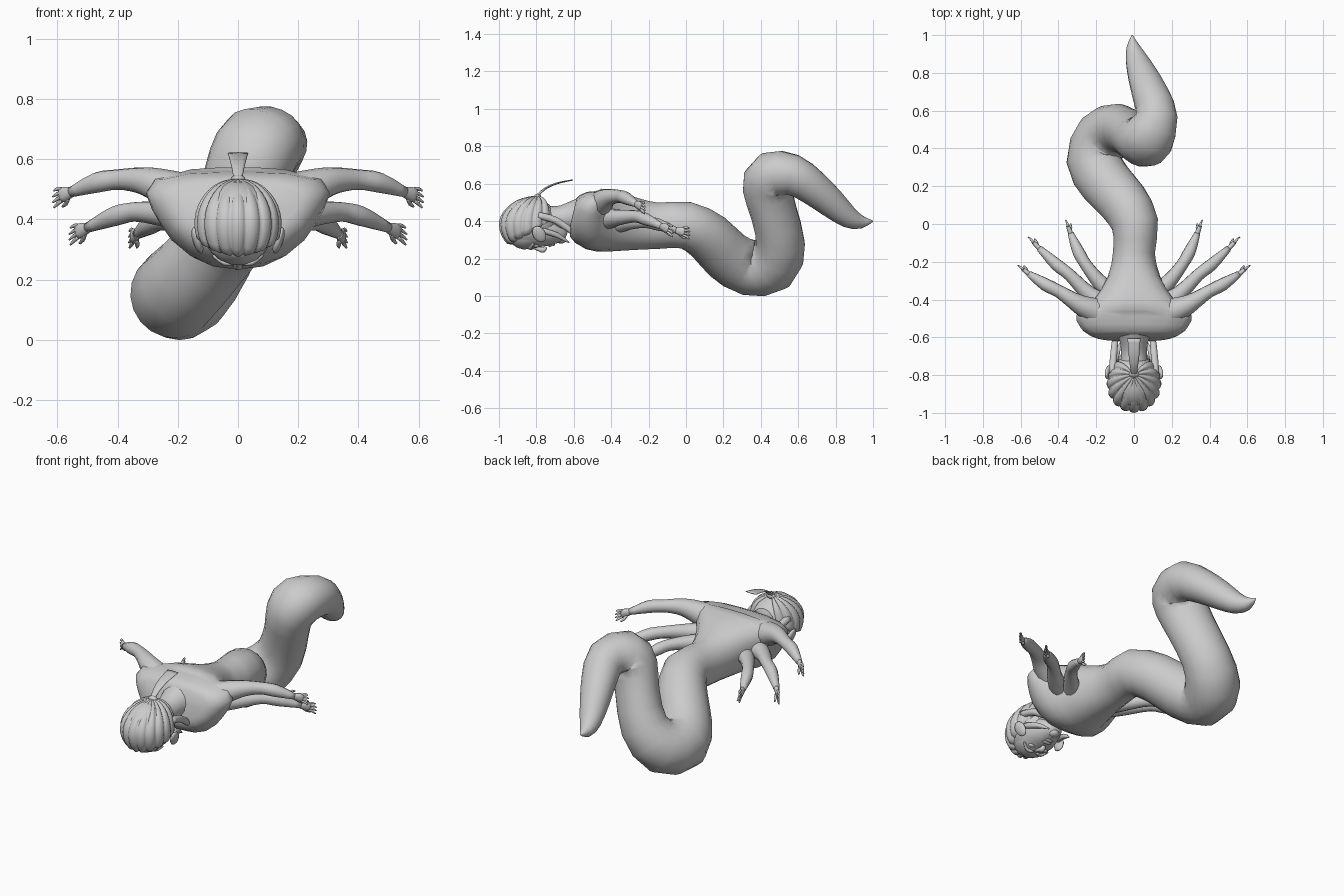
import bpy, bmesh, math
from mathutils import Vector


def finish(name, bm):
    bmesh.ops.recalc_face_normals(bm, faces=bm.faces[:])
    me = bpy.data.meshes.new(name)
    bm.to_mesh(me)
    bm.free()
    ob = bpy.data.objects.new(name, me)
    bpy.context.collection.objects.link(ob)
    for p in me.polygons:
        p.use_smooth = True
    return ob


def spline(keys, steps):
    # Catmull-Rom interpolation of every column
    out = []
    for i in range(len(keys) - 1):
        a, b = keys[max(i - 1, 0)], keys[i]
        c, d = keys[i + 1], keys[min(i + 2, len(keys) - 1)]
        for s in range(steps):
            t = s / steps
            out.append([0.5 * (2 * q + (r - p) * t + (2 * p - 5 * q + 4 * r - u) * t * t
                               + (3 * q - p - 3 * r + u) * t ** 3)
                        for p, q, r, u in zip(a, b, c, d)])
    return out + [list(keys[-1])]


def loft(name, keys, sides=12, steps=3, side=(1, 0, 0)):
    # keys: x, y, z, half width, half height, taper, squareness
    keys = [tuple(k) + (k[3], 0, 2)[len(k) - 4:] for k in keys]
    rows = spline(keys, steps)
    pts = [Vector(r[:3]) for r in rows]
    side = Vector(side)
    bm, rings = bmesh.new(), []
    for i, r in enumerate(rows):
        t = (pts[min(i + 1, len(pts) - 1)] - pts[max(i - 1, 0)]).normalized()
        side = (side - t * side.dot(t)).normalized()
        up = side.cross(t)
        ring = []
        for k in range(sides):
            a = 2 * math.pi * (k + 0.5) / sides
            c, s = math.cos(a), math.sin(a)
            f = (abs(c) ** r[6] + abs(s) ** r[6]) ** (-1 / r[6])
            u, v = c * f, s * f
            u *= 1 + r[5] * v
            ring.append(bm.verts.new(pts[i] + side * u * max(r[3], .002) + up * v * max(r[4], .002)))
        rings.append(ring)
    for a, b in zip(rings, rings[1:]):
        for k in range(sides):
            j = (k + 1) % sides
            bm.faces.new((a[k], a[j], b[j], b[k]))
    bm.faces.new(rings[0])
    bm.faces.new(rings[-1])
    return finish(name, bm)


def blob(name, loc, size, rot=(0, 0, 0), seg=16):
    bm = bmesh.new()
    bmesh.ops.create_uvsphere(bm, u_segments=seg, v_segments=seg // 2 + 2, radius=1)
    ob = finish(name, bm)
    ob.location, ob.scale, ob.rotation_euler = loc, size, rot
    return ob


# Torso flowing into the coiling tail
loft("torso_and_tail", [
    (0, -.603, .445, .20, .08, .2, 2.8),
    (0, -.575, .437, .255, .128, .3, 3),
    (0, -.50, .408, .272, .162, .33, 3.2),
    (0, -.42, .403, .205, .168, .28, 2.7),
    (0, -.28, .385, .138, .142, .08, 2.3),
    (0, -.15, .375, .112, .125, 0, 2),
    (.005, 0, .378, .125, .127, 0, 2),
    (-.06, .12, .315, .135, .135, 0, 2),
    (-.15, .22, .215, .142, .142, 0, 2),
    (-.212, .335, .152, .146, .15, 0, 2),
    (-.165, .46, .168, .148, .15, 0, 2),
    (-.08, .505, .28, .135, .13, 0, 2),
    (-.01, .468, .45, .135, .118, 0, 2),
    (.035, .435, .58, .142, .125, 0, 2.1),
    (.075, .46, .645, .142, .128, 0, 2.2),
    (.12, .57, .648, .11, .108, 0, 2.1),
    (.09, .68, .578, .10, .093, 0, 2),
    (.05, .78, .495, .083, .078, 0, 2),
    (.015, .87, .42, .06, .058, 0, 2),
    (-.005, .94, .395, .035, .035, 0, 2),
    (-.01, 1.0, .40, .003, .003, 0, 2)], sides=20, steps=2)

# Three pairs of arms with hands: shoulder to wrist, then fingertip
arms = {
    "upper": [(.18, -.47, .48, .075), (.27, -.435, .515, .056), (.33, -.40, .53, .043),
              (.40, -.355, .532, .034),
              (.47, -.32, .522, .034), (.555, -.265, .49, .017), (.615, -.22, .472)],
    "middle": [(.13, -.44, .41, .065), (.24, -.37, .418, .044), (.34, -.27, .425, .033),
               (.41, -.215, .41, .033), (.50, -.13, .372, .017), (.56, -.07, .348)],
    "lower": [(.08, -.40, .38, .06), (.18, -.31, .393, .042), (.255, -.215, .395, .032),
              (.295, -.145, .38, .032), (.335, -.05, .35, .016), (.362, .02, .338)],
}
for sx, tag in ((1, "right"), (-1, "left")):
    for label, ks in arms.items():
        ks = [(sx * k[0],) + k[1:] for k in ks]
        loft(f"{label}_arm_{tag}", ks[:-1], sides=12)
        w, tip = Vector(ks[-2][:3]), Vector(ks[-1])
        d = (tip - w).normalized()
        out = Vector((d.y, -d.x, 0)).normalized() * sx
        up = Vector((0, 0, 1))
        n = (tip - w).length
        # palm, flat across and tall in z
        loft(f"{label}_palm_{tag}", [
            (*(w - d * .01), .015, .015), (*(w + d * n * .25), .013, .024),
            (*(w + d * n * .55), .010, .026), (*(w + d * n * .62), .006, .018)],
            sides=8, steps=2, side=out)
        for i in range(4):
            h = (i - 1.5) * .0125
            b = w + d * n * .5 + up * h
            m = w + d * n * .78 + up * h * 1.35 - out * .002
            e = w + d * n * (1.05 - .06 * abs(i - 1.5)) + up * (h * 1.5 - .006)
            loft(f"{label}_finger_{i}_{tag}", [(*b, .007), (*m, .0065), (*e, .003)],
                 sides=6, steps=2, side=out)
        loft(f"{label}_thumb_{tag}", [
            (*(w + d * n * .15 - up * .012), .009),
            (*(w + d * n * .4 - up * .03 - out * .012), .008),
            (*(w + d * n * .65 - up * .036 - out * .018), .004)], sides=6, steps=2, side=out)

    # Ears, eyes, brows and hanging locks on each side
    blob(f"ear_{tag}", (sx * .135, -.785, .33), (.016, .034, .048), (.5, sx * .3, 0), 12)
    blob(f"eye_{tag}", (sx * .042, -.80, .268), (.023, .015, .011), seg=10)
    loft(f"brow_{tag}", [(sx * .012, -.822, .255, .008), (sx * .045, -.835, .256, .010),
                         (sx * .082, -.815, .28, .005)], sides=6, side=(0, 1, 0))
    loft(f"long_lock_{tag}", [(sx * .115, -.79, .43, .02), (sx * .108, -.70, .405, .02),
                              (sx * .098, -.61, .345, .017), (sx * .075, -.53, .28, .005)], sides=8)
    loft(f"short_lock_{tag}", [(sx * .115, -.77, .35, .016), (sx * .09, -.69, .325, .015),
                               (sx * .07, -.625, .285, .004)], sides=8)

# Neck and head, face turned downward
loft("neck", [(0, -.82, .41, .085), (0, -.69, .41, .07), (0, -.61, .425, .08),
              (0, -.54, .43, .115)], sides=14)
blob("skull", (0, -.835, .39), (.128, .148, .138), seg=20)
loft("face", [(0, -.93, .35, .06, .07), (0, -.87, .345, .105, .098), (0, -.78, .345, .104, .085),
              (0, -.71, .34, .08, .07), (0, -.655, .325, .045, .04), (0, -.64, .32, .02, .02)], sides=16)
loft("nose", [(0, -.825, .262, .008), (0, -.785, .25, .013), (0, -.762, .246, .016),
              (0, -.75, .262, .008)], sides=8)
blob("upper_lip", (0, -.728, .270), (.03, .010, .008), seg=10)
blob("lower_lip", (0, -.710, .275), (.025, .010, .008), seg=10)
blob("chin", (0, -.668, .300), (.03, .028, .02), seg=10)

# Ribbed hair swept back to a knot
bm = bmesh.new()
grid, na, nv, lobes = [], 104, 14, 13
for i in range(na + 1):
    f = i / na
    az = math.radians(-145 + 290 * f)
    end = math.radians(145 - 60 * abs(2 * f - 1) ** 1.5)
    rib = .94 + .08 * abs(math.sin(math.pi * lobes * f)) ** .6
    col = []
    for j in range(nv + 1):
        p = .05 + (end - .05) * j / nv
        k = 1 + (rib - 1) * min(1, j / 3)
        if j == nv:
            k *= .88
        x, y, z = math.sin(p) * math.sin(az), -math.sin(p) * math.cos(az), math.cos(p)
        col.append(bm.verts.new((.142 * k * x, -.845 + .152 * k * y + .045 * max(z, 0) ** 2,
                                 .385 + .15 * k * z)))
    grid.append(col)
for a, b in zip(grid, grid[1:]):
    for j in range(nv):
        bm.faces.new((a[j], b[j], b[j + 1], a[j + 1]))
finish("ribbed_hair", bm)

# Hair tie and flat flying ponytail
blob("hair_knot", (0, -.795, .53), (.027, .02, .016), (.5, 0, 0), 12)
loft("ponytail", [(0, -.80, .53, .014, .008), (0, -.755, .572, .022, .006),
                  (0, -.69, .602, .03, .005), (0, -.605, .62, .036, .003)], sides=10)
